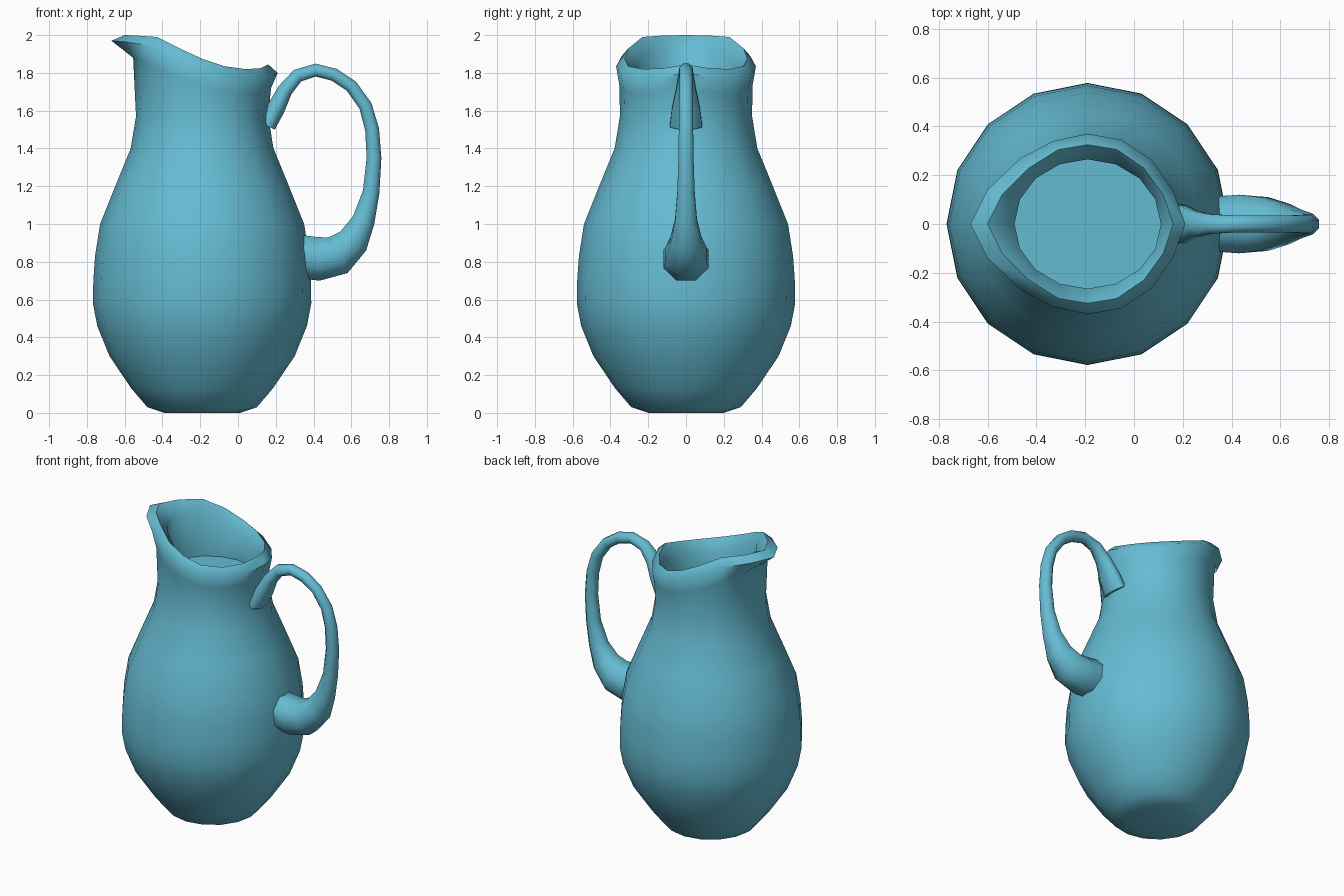
import bpy, bmesh
from math import cos, sin, pi, radians
from mathutils import Vector

if "Cube" in bpy.data.objects:
    bpy.data.objects.remove(bpy.data.objects["Cube"])

CX = -0.19   # axis of the jug
N = 16

mat = bpy.data.materials.new("glaze")
mat.diffuse_color = (0.13, 0.50, 0.65, 1)
mat.use_nodes = True
mat.node_tree.nodes["Principled BSDF"].inputs["Base Color"].default_value = mat.diffuse_color


def skin(name, rings, angle):
    """Join rings of points with quads and cap both ends."""
    bm = bmesh.new()
    loops = [[bm.verts.new(p) for p in r] for r in rings]
    n = len(loops[0])
    for a, b in zip(loops, loops[1:]):
        for i in range(n):
            j = (i + 1) % n
            bm.faces.new((a[i], a[j], b[j], b[i]))
    bm.faces.new(loops[0][::-1])
    bm.faces.new(loops[-1])
    bmesh.ops.recalc_face_normals(bm, faces=bm.faces)
    me = bpy.data.meshes.new(name)
    bm.to_mesh(me)
    bm.free()
    ob = bpy.data.objects.new(name, me)
    ob.data.materials.append(mat)
    bpy.context.collection.objects.link(ob)
    bpy.ops.object.select_all(action='DESELECT')
    ob.select_set(True)
    bpy.context.view_layer.objects.active = ob
    bpy.ops.object.shade_smooth_by_angle(angle=radians(angle))
    return ob


def circle(r, z, ry=None):
    ry = ry or r
    return [(CX + r * cos(2 * pi * i / N), ry * sin(2 * pi * i / N), z) for i in range(N)]


def mirror_ring(half):
    """Full ring from the points between handle side and spout."""
    return half + [(x, -y, z) for x, y, z in half[-2:0:-1]]


# Body profile (radius, height)
profile = [(0.20, 0.0), (0.29, 0.03), (0.375, 0.13), (0.49, 0.30), (0.555, 0.46),
           (0.578, 0.58), (0.576, 0.70), (0.567, 0.83), (0.54, 1.0), (0.46, 1.2),
           (0.378, 1.4), (0.35, 1.57)]
rings = [circle(r, z) for r, z in profile]

# Slanted neck top, lip and crest, from handle side round to spout
neck_z = [1.72, 1.70, 1.69, 1.70, 1.73, 1.78, 1.83, 1.87, 1.88]
neck = [(CX + 0.365 * cos(pi * i / 8), 0.352 * sin(pi * i / 8), z) for i, z in enumerate(neck_z)]
lip = [(0.21, 0, 1.80), (0.16, 0.14, 1.775), (0.07, 0.265, 1.765), (-0.05, 0.345, 1.79),
       (-0.19, 0.37, 1.835), (-0.33, 0.34, 1.89), (-0.465, 0.27, 1.945), (-0.60, 0.14, 1.965),
       (-0.67, 0, 1.97)]
crest = [(0.16, 0, 1.845), (0.12, 0.12, 1.825), (0.04, 0.23, 1.82), (-0.07, 0.305, 1.835),
         (-0.19, 0.325, 1.875), (-0.31, 0.305, 1.93), (-0.43, 0.23, 1.99), (-0.54, 0.12, 1.998),
         (-0.60, 0, 2.0)]
inner = [(CX + 0.30 * cos(pi * i / 8), 0.265 * sin(pi * i / 8), p[2] - 0.07)
         for i, p in enumerate(crest)]
rings += [mirror_ring(h) for h in (neck, lip, crest, inner)]

# Inner wall and flat surface inside
rings.append(circle(0.30, 1.62, 0.265))
skin("jug_body", rings, 60)

# Handle: x, z, half thickness, half width
path = [(0.30, 0.83, 0.115, 0.11), (0.43, 0.815, 0.115, 0.12), (0.53, 0.835, 0.107, 0.11),
        (0.61, 0.91, 0.085, 0.082), (0.665, 1.02, 0.06, 0.058), (0.705, 1.17, 0.044, 0.046),
        (0.72, 1.35, 0.039, 0.04), (0.71, 1.50, 0.037, 0.038), (0.675, 1.625, 0.035, 0.036),
        (0.60, 1.73, 0.034, 0.035), (0.51, 1.79, 0.034, 0.035), (0.41, 1.815, 0.034, 0.035),
        (0.315, 1.785, 0.036, 0.04), (0.25, 1.71, 0.04, 0.053), (0.20, 1.61, 0.048, 0.075),
        (0.155, 1.52, 0.045, 0.085)]
sections = []
for k, (x, z, t, w) in enumerate(path):
    a, b = path[max(k - 1, 0)], path[min(k + 1, len(path) - 1)]
    d = Vector((b[0] - a[0], 0, b[1] - a[1])).normalized()
    side = Vector((-d.z, 0, d.x))
    s = 1 / cos(pi / 8)
    sections.append([Vector((x, 0, z)) + side * (t * s * cos(pi * (i + 0.5) / 4))
                     + Vector((0, w * s * sin(pi * (i + 0.5) / 4), 0)) for i in range(8)])
skin("handle", sections, 60)
